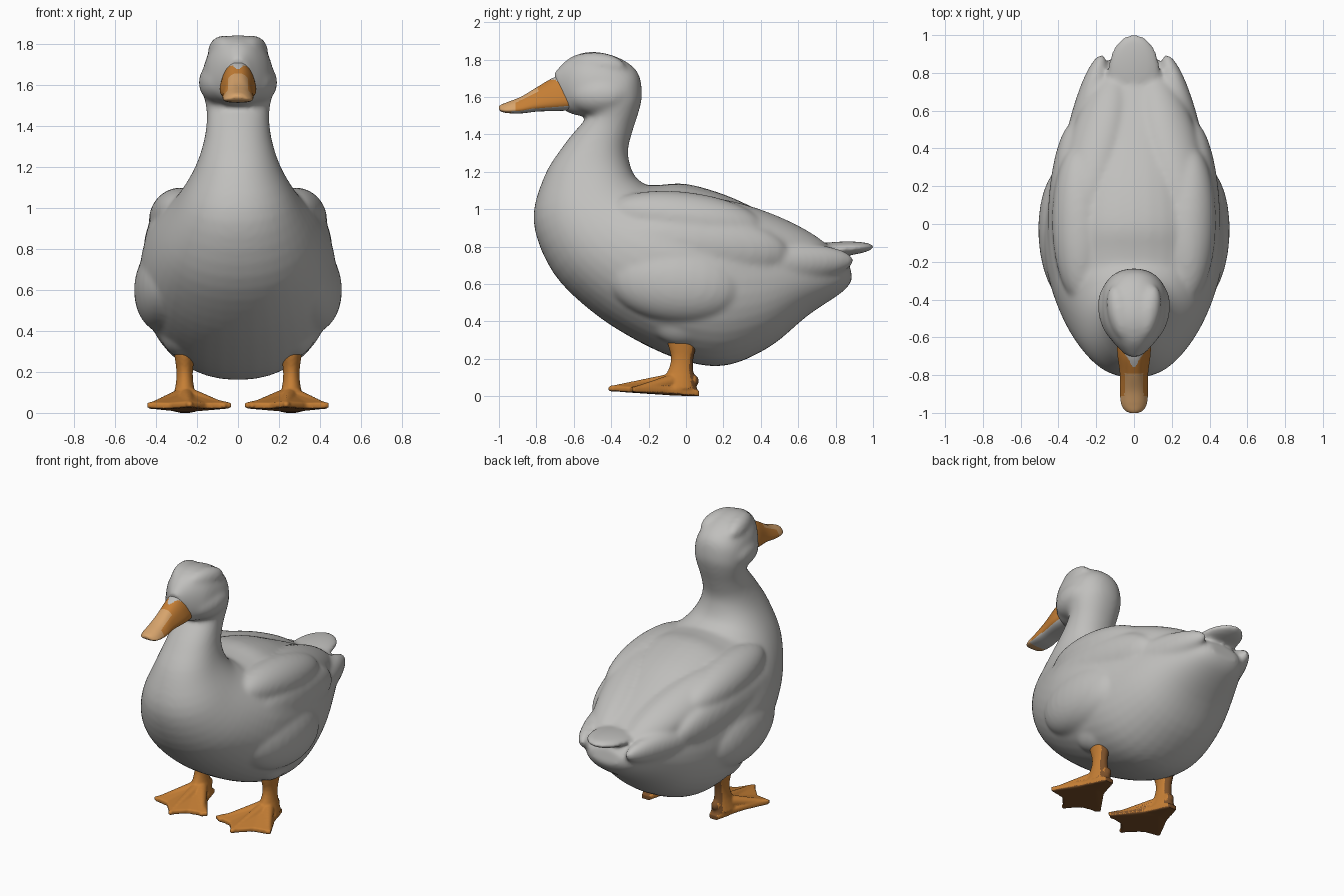
import bpy, bmesh, math
from mathutils import Vector, Matrix

if "Cube" in bpy.data.objects:
    bpy.data.objects.remove(bpy.data.objects["Cube"])


def material(name, rgb):
    m = bpy.data.materials.new(name)
    m.diffuse_color = (*rgb, 1)
    m.use_nodes = True
    m.node_tree.nodes["Principled BSDF"].inputs["Base Color"].default_value = m.diffuse_color
    return m


GREY = material("plumage grey", (0.53, 0.525, 0.51))
ORANGE = material("orange skin", (0.56, 0.21, 0.035))
TAN = material("pale beak tan", (0.68, 0.37, 0.15))
BROWN = material("dark sole brown", (0.20, 0.08, 0.022))


def spline(rows, sub):
    """Catmull-Rom interpolation of rows of numbers."""
    out = []
    for i in range(len(rows) - 1):
        a, b, c, d = (Vector(rows[max(0, min(len(rows) - 1, i + k))]) for k in (-1, 0, 1, 2))
        for s in range(sub):
            t = s / sub
            out.append(0.5 * (2 * b + (c - a) * t + (2 * a - 5 * b + 4 * c - d) * t * t
                              + (3 * b - a - 3 * c + d) * t ** 3))
    return out + [Vector(rows[-1])]


def loft(bm, rows, cx=0, n=32, sub=4, power=2.0, taper=0.0):
    """Rows hold side-view top y,z, bottom y,z and half width of each ring."""
    rings = []
    for ty, tz, by, bz, w in spline(rows, sub):
        ring = []
        for k in range(n):
            a = 2 * math.pi * k / n
            u, v = (math.copysign(abs(f) ** (2 / power), f) for f in (math.cos(a), math.sin(a)))
            m = (v + 1) / 2
            ring.append(bm.verts.new((cx + u * w * (1 - taper * v), by + (ty - by) * m, bz + (tz - bz) * m)))
        rings.append(ring)
    for r, q in zip(rings, rings[1:]):
        for k in range(n):
            bm.faces.new((r[k], r[(k + 1) % n], q[(k + 1) % n], q[k]))
    bm.faces.new(rings[0])
    bm.faces.new(rings[-1])


def lobe(bm, loc, size, pitch=0, yaw=0, roll=0):
    """Rotated ellipsoid."""
    rot = (Matrix.Rotation(math.radians(yaw), 4, 'Z') @ Matrix.Rotation(math.radians(pitch), 4, 'X')
           @ Matrix.Rotation(math.radians(roll), 4, 'Y'))
    bmesh.ops.create_uvsphere(bm, u_segments=28, v_segments=18, radius=1,
                              matrix=Matrix.Translation(loc) @ rot @ Matrix.Diagonal((*size, 1)))


def tube(bm, p, q, r1, r2):
    """Tapered round toe between two points."""
    p, q = Vector(p), Vector(q)
    m = Matrix.Translation((p + q) / 2) @ (q - p).to_track_quat('Z', 'Y').to_matrix().to_4x4()
    bmesh.ops.create_cone(bm, cap_ends=True, segments=12, radius1=r1, radius2=r2,
                          depth=(q - p).length, matrix=m)


def finish(bm, name, mats, voxel=0, soften=0, rule=None):
    """Make the object, fuse its pieces into one soft skin, colour faces by rule."""
    bmesh.ops.recalc_face_normals(bm, faces=bm.faces)
    me = bpy.data.meshes.new(name)
    bm.to_mesh(me)
    bm.free()
    ob = bpy.data.objects.new(name, me)
    bpy.context.collection.objects.link(ob)
    if voxel:
        mod = ob.modifiers.new("fuse", 'REMESH')
        mod.mode, mod.voxel_size = 'VOXEL', voxel
        mod = ob.modifiers.new("soften", 'SMOOTH')
        mod.factor, mod.iterations = .5, soften
        baked = bpy.data.meshes.new_from_object(ob.evaluated_get(bpy.context.evaluated_depsgraph_get()))
        ob.modifiers.clear()
        ob.data = baked
    ob.data.materials.clear()
    for m in mats:
        ob.data.materials.append(m)
    for f in ob.data.polygons:
        f.material_index = rule(f.center, f.normal) if rule else 0
    bpy.ops.object.select_all(action='DESELECT')
    bpy.context.view_layer.objects.active = ob
    ob.select_set(True)
    bpy.ops.object.shade_smooth_by_angle(angle=math.radians(60))
    return ob


# Body, neck and head: one loft from rump to face, fanning around the neck
bm = bmesh.new()
loft(bm, [
    (.87, .72, .89, .63, .11), (.80, .78, .84, .56, .19), (.60, .89, .65, .43, .30),
    (.40, .99, .45, .265, .385), (.20, 1.08, .22, .165, .445), (.0, 1.135, .0, .185, .475),
    (-.14, 1.13, -.25, .29, .47), (-.21, 1.13, -.50, .45, .43), (-.245, 1.15, -.71, .66, .365),
    (-.275, 1.18, -.815, .93, .28), (-.30, 1.24, -.76, 1.17, .205), (-.31, 1.32, -.655, 1.34, .165),
    (-.285, 1.42, -.565, 1.45, .152), (-.25, 1.53, -.53, 1.485, .158), (-.235, 1.62, -.535, 1.49, .168),
    (-.26, 1.735, -.545, 1.495, .172), (-.36, 1.81, -.575, 1.50, .17), (-.50, 1.842, -.615, 1.51, .15),
    (-.62, 1.81, -.645, 1.525, .105), (-.705, 1.73, -.67, 1.55, .05)], n=40, power=2.15)
for s in (1, -1):
    lobe(bm, (s * .088, -.47, 1.61), (.1, .17, .105), 0, s * -12)          # cheek
    lobe(bm, (s * .075, -.47, 1.77), (.065, .15, .068), -5, s * -12)       # brow
    lobe(bm, (s * .275, -.34, .74), (.135, .28, .25), -15, s * -16)        # breast beside the wing
    lobe(bm, (s * .285, .0, .945), (.15, .42, .145), -7, s * -1, s * 20)   # folded wing shoulder
    lobe(bm, (s * .205, .40, .88), (.15, .44, .105), -20, s * 14, s * 24)  # long wing feathers
    lobe(bm, (s * .325, .05, .79), (.13, .50, .19), -4, s * 2, s * 8)      # lower wing edge
    lobe(bm, (s * .265, .48, .71), (.09, .43, .11), 2, s * 13, s * 10)     # flank feathers
    lobe(bm, (s * .335, -.06, .62), (.17, .38, .23), -8, s * -3, s * -8)   # thigh
    lobe(bm, (s * .27, -.02, .44), (.12, .19, .17))                        # feathered leg top
lobe(bm, (0, .80, .785), (.14, .208, .04), 4)                              # tail feather
finish(bm, "body", [GREY], .013, 14)


# Beak: paler tip and ridge, grey underneath and where feathers point down the ridge
def beak_colour(c, n):
    if n.z < -.6 and c.y > -.93:
        return 2
    if n.z > .5 and c.y > -.765 + abs(c.x) * 1.6:
        return 2
    return int(c.y < -.91 or (n.z > .55 and c.y < -.79 and abs(c.x) < .05))


bm = bmesh.new()
loft(bm, [(-.65, 1.72, -.60, 1.53, .08), (-.715, 1.70, -.675, 1.525, .08), (-.80, 1.65, -.79, 1.522, .068),
          (-.88, 1.602, -.88, 1.512, .068), (-.95, 1.574, -.95, 1.513, .062), (-.985, 1.56, -.985, 1.52, .045),
          (-1.0, 1.55, -1.0, 1.533, .02)], n=60, sub=10, power=2.7, taper=.34)
finish(bm, "beak", [ORANGE, TAN, GREY], rule=beak_colour)


# Legs and webbed feet, dark below and at the heel
def leg_colour(c, n):
    return int((n.z < -.4 and c.z < .09) or (n.y > .55 and c.z < .3))


for s, side in ((1, "right"), (-1, "left")):
    bm = bmesh.new()
    loft(bm, [(.065, .34, -.105, .34, .056), (.06, .28, -.098, .28, .05), (.04, .20, -.08, .20, .04),
              (.04, .13, -.105, .12, .046), (.06, .04, -.17, .04, .07)], s * .26, n=20, sub=3)
    tips = [(s * .07, -.29, .035), (s * .235, -.395, .04), (s * .42, -.27, .035)]
    for t in tips:
        tube(bm, (s * .255, -.04, .085), t, .045, .017)
        lobe(bm, t, (.018, .022, .017))
    lobe(bm, (s * .255, .03, .085), (.032, .04, .035), -25)                # hind toe
    # web: fan between the toes, with a flat sole
    edge = [(.29, .07, .014), (.345, -.09, .028), (.445, -.28, .036), (.335, -.30, .034), (.235, -.41, .042),
            (.155, -.315, .034), (.03, -.29, .036), (.17, -.09, .028), (.225, .07, .014)]
    top = [bm.verts.new((s * x, y, z + .014)) for x, y, z in edge]
    low = [bm.verts.new((s * x, y, z - .014)) for x, y, z in edge]
    hub = bm.verts.new((s * .255, -.10, .10))
    sole = bm.verts.new((s * .255, -.06, .003))
    for i in range(len(edge)):
        j = (i + 1) % len(edge)
        bm.faces.new((top[i], top[j], hub))
        bm.faces.new((low[j], low[i], sole))
        bm.faces.new((top[j], top[i], low[i], low[j]))
    finish(bm, side + "_leg", [ORANGE, BROWN], .007, 6, leg_colour)
